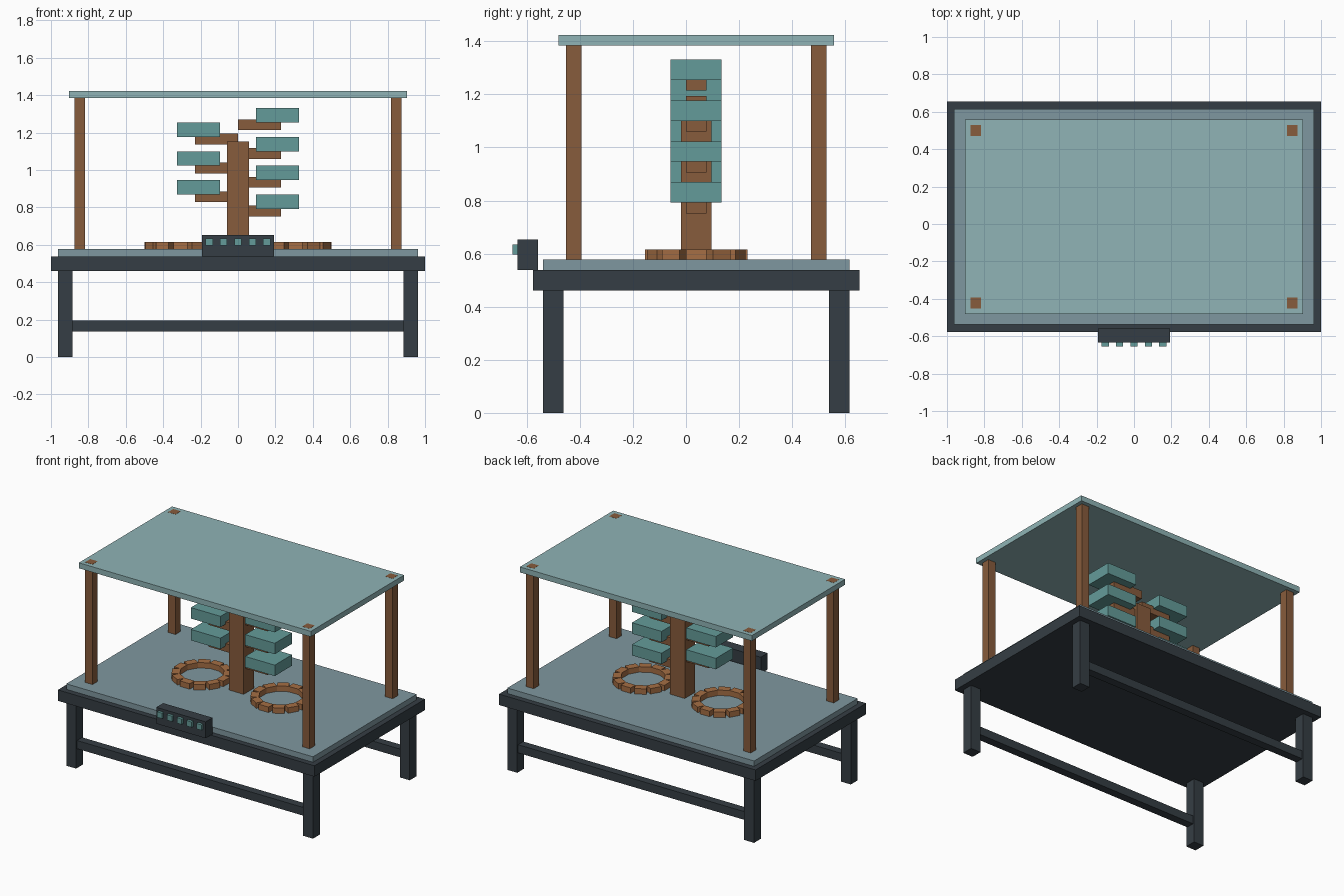
import bpy
from math import cos, sin, pi
from mathutils import Matrix

if "Cube" in bpy.data.objects:
    bpy.data.objects.remove(bpy.data.objects["Cube"])

U = 2 / 26          # design module: the table top is 26 modules long
CY = 0.5            # table centre line in y (modules)


def material(name, r, g, b, a=1.0):
    m = bpy.data.materials.new(name)
    m.diffuse_color = tuple((c / 255) ** 2.2 for c in (r, g, b)) + (a,)
    m.use_nodes = True
    m.node_tree.nodes["Principled BSDF"].inputs["Base Color"].default_value = m.diffuse_color
    return m


DARK = material("dark_metal", 56, 64, 70)
BOARD = material("slate_board", 126, 150, 158)
WOOD = material("brown_wood", 134, 92, 62)
RING = material("light_wood", 164, 110, 70)
TEAL = material("teal", 100, 154, 152)
ROOF = material("pale_teal", 142, 178, 180)


def box(name, centre, size, mat, rot=0.0):
    """Box given by centre and size in modules, turned about z."""
    x, y, z = (s * U / 2 for s in size)
    verts = [(i * x, j * y, k * z) for i in (-1, 1) for j in (-1, 1) for k in (-1, 1)]
    faces = [(0, 1, 3, 2), (4, 6, 7, 5), (0, 4, 5, 1), (2, 3, 7, 6), (0, 2, 6, 4), (1, 5, 7, 3)]
    me = bpy.data.meshes.new(name)
    me.from_pydata(verts, [], faces)
    me.transform(Matrix.Rotation(rot, 4, 'Z'))
    me.materials.append(mat)
    ob = bpy.data.objects.new(name, me)
    ob.location = [c * U for c in centre]
    bpy.context.collection.objects.link(ob)
    return ob


# Table
box("table_top", (0, CY, 6.5), (26, 16, 1), DARK)
box("board", (0, CY, 7.25), (25, 15, 0.5), BOARD)
for sy, end in ((-1, "front"), (1, "back")):
    box(end + "_rail", (0, CY + sy * 7, 2.15), (24, 0.75, 0.75), DARK)
    for sx, side in ((-1, "left"), (1, "right")):
        box(f"{end}_{side}_leg", (sx * 12, CY + sy * 7, 3), (1, 1, 6), DARK)
        # Canopy posts, flush with the canopy top
        box(f"{end}_{side}_post", (sx * 11, CY + sy * 6, 13.005), (0.75, 0.75, 11.01), WOOD)

# Canopy
box("canopy", (0, CY, 18.25), (23.5, 13.5, 0.5), ROOF)

# Central column with alternating arms and blocks
box("column", (0, CY, 11.25), (1.5, 1.5, 7.5), WOOD)
for i in range(7):
    s = 1 if i % 2 == 0 else -1
    z = 10.15 + i
    box(f"arm_{i + 1}", (s * 1.5, CY, z), (3, 1, 0.75), WOOD)
    box(f"block_{i + 1}", (s * 2.75, CY, z + 0.65), (3, 2.5, 1), TEAL)

# Two rings built from overlapping segments
N = 12
for s, side in ((-1, "left"), (1, "right")):
    for i in range(N):
        a = 2 * pi * i / N
        box(f"{side}_ring_segment_{i + 1}",
            (s * 4 + 2.15 * cos(a), CY + 2.15 * sin(a), 7.75), (0.7, 1, 0.5), RING, a)

# Control panel with a row of buttons
box("control_panel", (0, -7.75, 7.75), (5, 1, 1.5), DARK)
for i in range(-2, 3):
    box(f"button_{i + 3}", (i, -8.25, 8), (0.5, 0.5, 0.5), TEAL)
